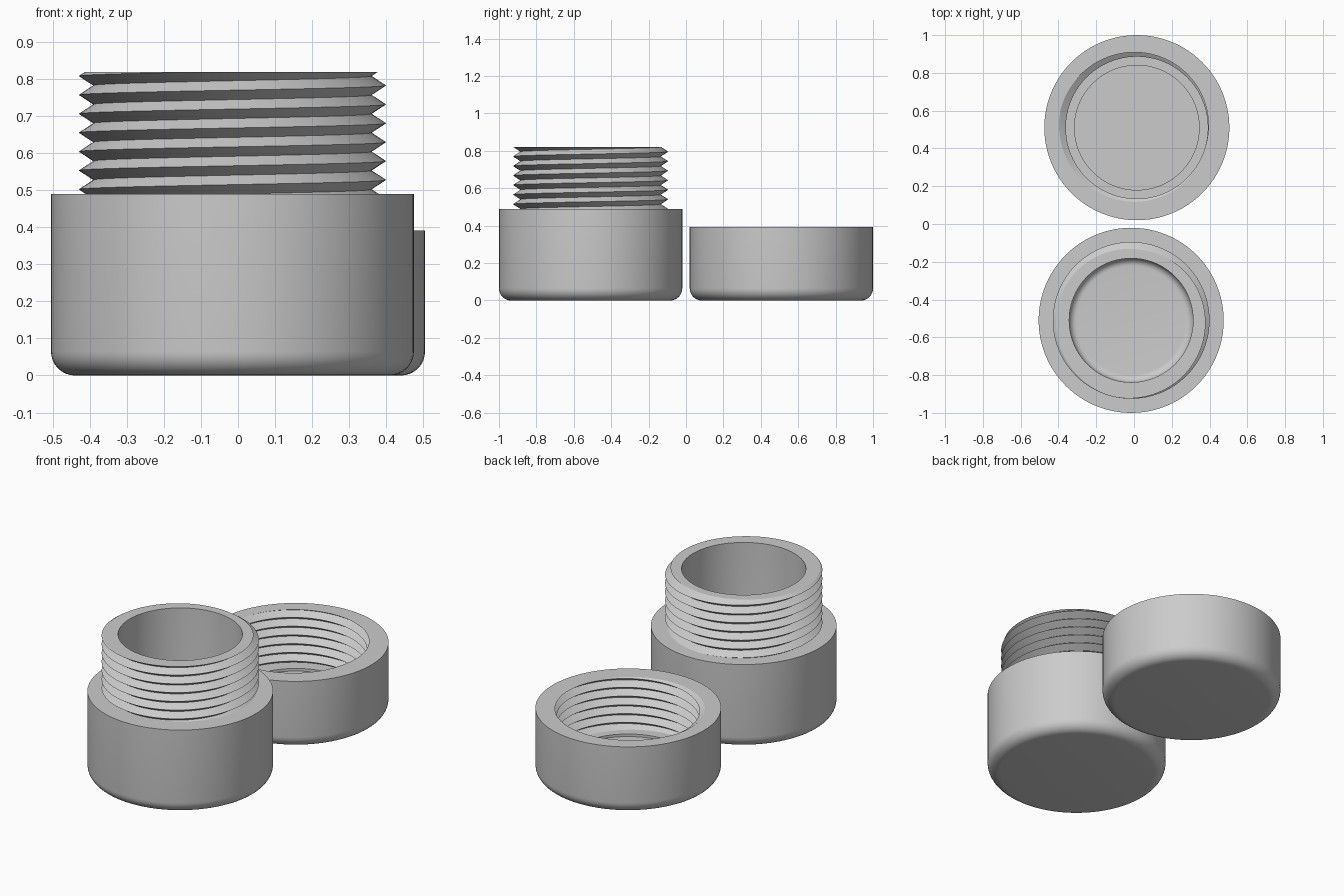
import bpy, bmesh, math

SEGS = 96
PITCH = 0.051
CREST, ROOT = 0.415, 0.376

cube = bpy.data.objects.get("Cube")
if cube:
    bpy.data.objects.remove(cube, do_unlink=True)

grey = bpy.data.materials.new("plain grey")
grey.use_nodes = True
grey.diffuse_color = (0.6, 0.6, 0.6, 1)
grey.node_tree.nodes["Principled BSDF"].inputs["Base Color"].default_value = (0.6, 0.6, 0.6, 1)


def fillet(r, z, size, steps=8):
    """Quarter-round from a flat floor at height z up to a wall of radius r."""
    arc = [i / steps * math.pi / 2 for i in range(steps + 1)]
    return [(r - size + size * math.sin(a), z + size - size * math.cos(a)) for a in arc]


def skin(bm, column):
    """Sweep a column of (radius, height) points, which may vary with angle, round z."""
    columns = []
    for i in range(SEGS + 1):
        a = 2 * math.pi * i / SEGS
        columns.append([bm.verts.new((r * math.cos(a), r * math.sin(a), z))
                        for r, z in column(a)])
    for left, right in zip(columns, columns[1:]):
        for k in range(len(left) - 1):
            bm.faces.new((left[k], right[k], right[k + 1], left[k + 1]))


def thread(bottom, top, start, bottom_r, top_r):
    """Column function of a right-handed V thread, cut flat and capped at both ends."""
    first = math.floor((bottom - start) / PITCH * 2) - 3
    last = math.ceil((top - start) / PITCH * 2) + 1

    def column(a):
        turn = a / (2 * math.pi)
        points = [(bottom_r, bottom)]
        for j in range(first, last + 1):
            z = min(max(start + PITCH * (turn + j / 2), bottom), top)
            u = (z - start) / PITCH - turn
            points.append((CREST + (ROOT - CREST) * 2 * abs(u - round(u)), z))
        return points + [(top_r, top)]
    return column


def make_part(name, location, profiles, thread_column):
    bm = bmesh.new()
    for profile in profiles:
        skin(bm, lambda a, p=profile: p)
    skin(bm, thread_column)
    bmesh.ops.remove_doubles(bm, verts=bm.verts[:], dist=1e-5)
    bmesh.ops.recalc_face_normals(bm, faces=bm.faces[:])
    mesh = bpy.data.meshes.new(name)
    bm.to_mesh(mesh)
    bm.free()
    mesh.materials.append(grey)
    obj = bpy.data.objects.new(name, mesh)
    obj.location = location
    bpy.context.collection.objects.link(obj)
    bpy.ops.object.select_all(action='DESELECT')
    obj.select_set(True)
    bpy.context.view_layer.objects.active = obj
    bpy.ops.object.shade_smooth_by_angle(angle=math.radians(30))


# Rounded outer shell shared by both parts
def shell(height):
    return [(0, 0)] + fillet(0.49, 0, 0.065) + [(0.49, height)]


# Jar: shell, rounded bore and outside thread on the neck
bore = [(0, 0.08)] + fillet(0.328, 0.08, 0.04) + [(0.328, 0.82)]
make_part("jar", (-0.015, -0.51, 0), [shell(0.49), bore],
          thread(0.49, 0.82, 0.477, 0.49, 0.328))

# Lid: shell, shallow floor recess and matching inside thread
recess = [(0, 0.07), (0.33, 0.07), (0.33, 0.085)]
make_part("lid", (0.015, 0.51, 0), [shell(0.392), recess],
          thread(0.085, 0.392, 0.392 - PITCH * 0.46, 0.33, 0.49))
